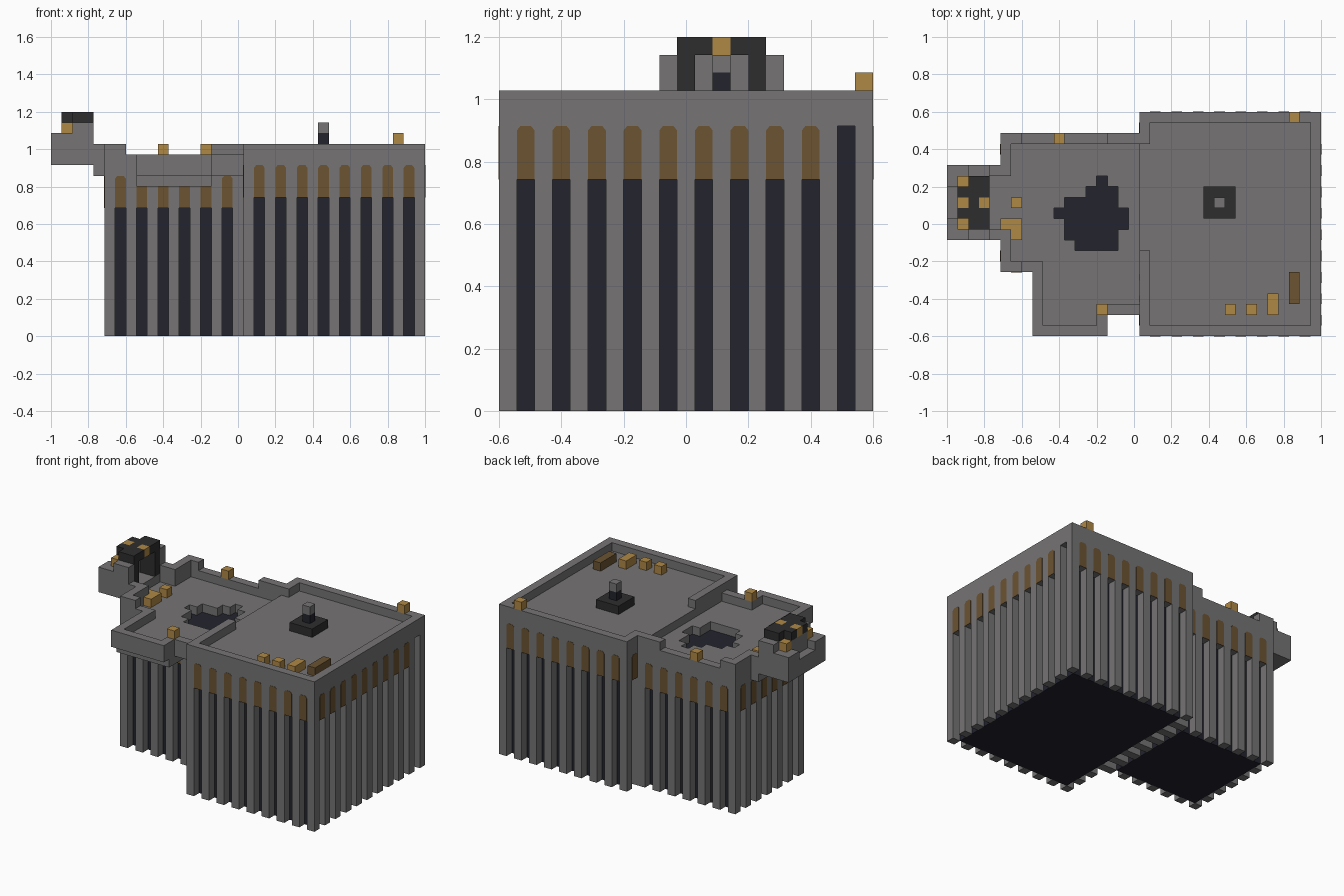
import bpy
import bmesh

if "Cube" in bpy.data.objects:
    bpy.data.objects.remove(bpy.data.objects["Cube"], do_unlink=True)

U = 2 / 35  # one block; the plan is 35 x 21 blocks


def place(x, y, z):
    return ((x - 17.5) * U, (y - 10.5) * U, z * U)


def make_material(name, colour):
    m = bpy.data.materials.new(name)
    m.use_nodes = True
    m.diffuse_color = (*colour, 1)
    m.node_tree.nodes["Principled BSDF"].inputs["Base Color"].default_value = (*colour, 1)
    return m


STONE = make_material("grey_stone", (0.18, 0.174, 0.174))
DARK = make_material("dark_navy", (0.016, 0.017, 0.027))
GOLD = make_material("gold", (0.43, 0.246, 0.06))
BROWN = make_material("brown", (0.147, 0.087, 0.032))
BLACK = make_material("black", (0.027, 0.027, 0.027))


def finish(name, bm, material):
    mesh = bpy.data.meshes.new(name)
    bm.to_mesh(mesh)
    bm.free()
    mesh.materials.append(material)
    obj = bpy.data.objects.new(name, mesh)
    bpy.context.scene.collection.objects.link(obj)
    return obj


def blocks(name, material, boxes):
    """Join boxes given as (x0, x1, y0, y1, z0, z1) in block units."""
    bm = bmesh.new()
    for x0, x1, y0, y1, z0, z1 in boxes:
        verts = bmesh.ops.create_cube(bm, size=1)["verts"]
        for v in verts:
            v.co = place(x1 if v.co.x > 0 else x0,
                         y1 if v.co.y > 0 else y0,
                         z1 if v.co.z > 0 else z0)
    return finish(name, bm, material)


def facade(name, x0, x1, y0, y1, sill, open_slots, bare):
    """Dark core, ring of pillars, and arched panels above the slots."""
    top = sill + 3
    blocks(name + "_core", DARK, [(x0 + 1, x1 - 1, y0 + 1, y1 - 1, 0, top)])
    cells = {(x, y) for x in range(x0, x1) for y in (y0, y1 - 1)}
    cells |= {(x, y) for x in (x0, x1 - 1) for y in range(y0, y1)}
    pillars, lintels, panels = [], [], bmesh.new()
    for x, y in sorted(cells):
        if (x - x0) % 2 == 0 and (y - y0) % 2 == 0:
            pillars.append((x, x + 1, y, y + 1, 0, top))
            continue
        if (x, y) in open_slots:
            continue
        lintels.append((x, x + 1, y, y + 1, sill, top))
        if bare(x, y):
            continue
        outline = [(0, sill), (1, sill), (1, top - .25), (.8, top), (.2, top), (0, top - .25)]
        e = 0.03
        if y in (y0, y1 - 1):
            depth = y0 - e if y == y0 else y1 + e
            points = [place(x + s, depth, z) for s, z in outline]
            flip = y != y0
        else:
            depth = x0 - e if x == x0 else x1 + e
            points = [place(depth, y + s, z) for s, z in outline]
            flip = x == x0
        if flip:
            points.reverse()
        panels.faces.new([panels.verts.new(p) for p in points])
    blocks(name + "_pillars", STONE, pillars)
    blocks(name + "_lintels", STONE, lintels)
    plates = finish(name + "_arched_panels", panels, BROWN)
    plates.modifiers.new("thickness", "SOLIDIFY").thickness = 0.004


facade("main_hall", 18, 35, 0, 21, 13, {(34, 19)},
       lambda x, y: x == 18 and 6 <= y < 19)
facade("side_hall", 5, 18, 6, 19, 12, set(), lambda x, y: x == 17)

# Main hall roof and parapet, open towards the side hall
blocks("main_roof", STONE, [(18, 35, 0, 21, 16, 17)])
blocks("main_parapet", STONE, [
    (18, 35, 0, 1, 17, 18), (18, 35, 20, 21, 17, 18), (34, 35, 1, 20, 17, 18),
    (18, 19, 1, 8, 17, 18), (18, 19, 18, 20, 17, 18)])

# Side hall roof, laid in rows around the sunken pool
pool = {8: (12, 16), 9: (11, 16), 10: (11, 17), 11: (10, 17),
        12: (11, 16), 13: (13, 16), 14: (14, 15)}
roof = [(5, 18, 6, 8, 15, 16), (5, 18, 15, 19, 15, 16)]
for row, (a, b) in pool.items():
    roof += [(5, a, row, row + 1, 15, 16), (b, 18, row, row + 1, 15, 16)]
blocks("side_roof", STONE, roof)
blocks("side_parapet", STONE, [
    (5, 18, 18, 19, 16, 17), (5, 6, 15, 18, 16, 17),
    (5, 6, 7, 10, 16, 17), (5, 9, 6, 7, 16, 17),
    (5, 7, 18, 19, 17, 18), (5, 6, 15, 18, 17, 18),
    (5, 7, 6, 7, 17, 18), (5, 6, 7, 10, 17, 18),
    (15, 18, 18, 19, 17, 18)])

# Balcony overhanging the front of the side hall
blocks("balcony_floor", STONE, [
    (8, 15, 0, 6, 15, 16), (15, 18, 2, 6, 15, 16), (8, 15, 1, 6, 14, 15)])
blocks("balcony_parapet", STONE, [
    (8, 15, 0, 1, 16, 17), (8, 9, 1, 6, 16, 17),
    (14, 15, 1, 3, 16, 17), (15, 18, 2, 3, 16, 17)])

# Turret platform with stepped walls
blocks("turret_platform", STONE, [(0, 4, 9, 16, 16, 17), (4, 5, 9, 16, 15, 16)])
walls = [(0, 1, 11, 14, 17, 18), (1, 2, 11, 14, 17, 20)]
for y, inner in ((9, 10), (15, 14)):
    walls += [(0, 2, y, y + 1, 17, 19), (2, 4, y, y + 1, 17, 20),
              (4, 5, y, y + 1, 16, 18), (0, 2, inner, inner + 1, 17, 19)]
blocks("turret_walls", STONE, walls)
blocks("turret_canopy", BLACK, [
    (2, 4, 10, 11, 17, 20), (2, 4, 14, 15, 17, 20),
    (2, 4, 10, 12, 20, 21), (2, 4, 13, 15, 20, 21), (2, 3, 12, 13, 20, 21),
    (1, 2, 11, 12, 20, 21), (1, 2, 13, 14, 20, 21)])
blocks("turret_gold_blocks", GOLD, [
    (1, 2, 10, 11, 19, 20), (1, 2, 14, 15, 19, 20),
    (1, 2, 12, 13, 20, 21), (3, 4, 12, 13, 20, 21)])

# Pedestal on the main roof
blocks("pedestal_base", BLACK, [(24, 27, 11, 14, 17, 18)])
blocks("pedestal_post", DARK, [(25, 26, 12, 13, 18, 19)])
blocks("pedestal_cap", STONE, [(25, 26, 12, 13, 19, 20)])

# Loose blocks on the roofs and parapets
blocks("parapet_gold_blocks", GOLD, [
    (10, 11, 18, 19, 17, 18), (14, 15, 2, 3, 17, 18), (32, 33, 20, 21, 18, 19)])
blocks("roof_gold_blocks", GOLD, [
    (26, 27, 2, 3, 17, 18), (28, 29, 2, 3, 17, 18), (30, 31, 2, 4, 17, 18),
    (5, 7, 10, 11, 16, 17), (6, 7, 9, 10, 16, 17), (6, 7, 12, 13, 16, 17)])
blocks("roof_bench", BROWN, [(32, 33, 3, 6, 17, 18)])
